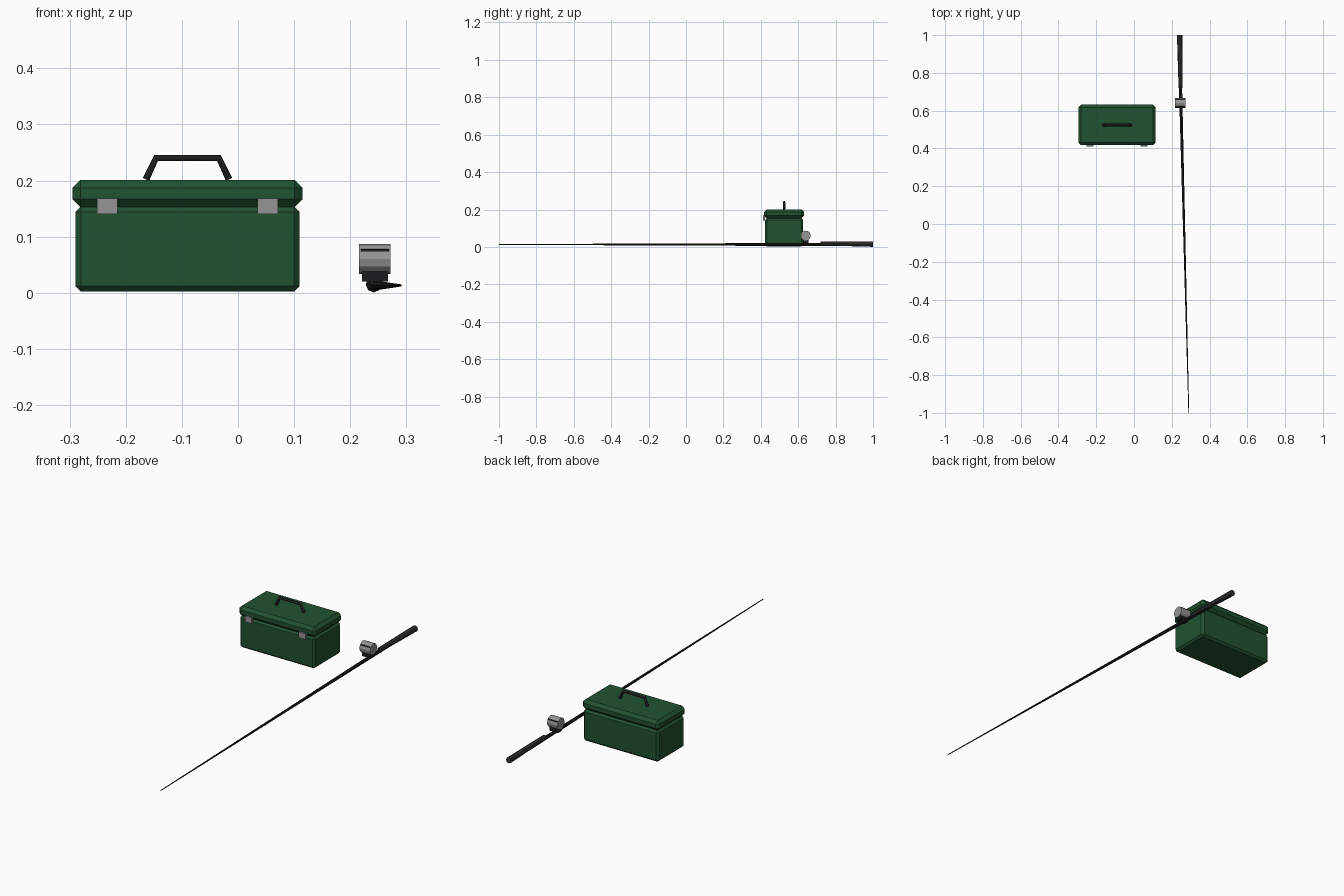
import bpy
from mathutils import Vector

if "Cube" in bpy.data.objects:
    bpy.data.objects.remove(bpy.data.objects["Cube"])


def material(name, rgb):
    m = bpy.data.materials.new(name)
    m.diffuse_color = (*rgb, 1)
    m.use_nodes = True
    m.node_tree.nodes["Principled BSDF"].inputs["Base Color"].default_value = m.diffuse_color
    return m


GREEN = material("green_paint", (0.015, 0.085, 0.03))
BLACK = material("black", (0.012, 0.012, 0.013))
GRIP = material("dark_grip", (0.035, 0.035, 0.037))
STEEL = material("steel", (0.3, 0.3, 0.3))


def box(name, lo, hi, mat, bevel=0):
    lo, hi = Vector(lo), Vector(hi)
    bpy.ops.mesh.primitive_cube_add(size=1, location=(lo + hi) / 2)
    o = bpy.context.object
    o.name = name
    o.scale = hi - lo
    bpy.ops.object.transform_apply(location=False, rotation=False, scale=True)
    o.data.materials.append(mat)
    if bevel:
        b = o.modifiers.new("chamfer", 'BEVEL')
        b.width, b.segments = bevel, 1
    return o


def taper(name, p, q, r1, r2, sides, mat):
    p, q = Vector(p), Vector(q)
    d = q - p
    bpy.ops.mesh.primitive_cone_add(vertices=sides, radius1=r1, radius2=r2,
                                    depth=d.length, location=(p + q) / 2)
    o = bpy.context.object
    o.name = name
    o.rotation_euler = d.to_track_quat('Z', 'Y').to_euler()
    o.data.materials.append(mat)
    return o


# Tackle box body and overhanging lid, both chamfered
CX, CY = -0.09, 0.5245
box("box_body", (CX - 0.2, CY - 0.102, 0.002), (CX + 0.2, CY + 0.102, 0.154), GREEN, 0.01)
box("box_lid", (CX - 0.205, CY - 0.107, 0.153), (CX + 0.205, CY + 0.107, 0.201), GREEN, 0.014)

# Latches across the lid seam
for side, label in ((-1, "left"), (1, "right")):
    x = CX + side * 0.143
    box(f"latch_{label}", (x - 0.018, CY - 0.114, 0.14), (x + 0.018, CY - 0.102, 0.168), STEEL)

# Carry handle bent from round bar
curve = bpy.data.curves.new("carry_handle", 'CURVE')
curve.dimensions = '3D'
curve.bevel_depth, curve.bevel_resolution = 0.007, 1
curve.use_fill_caps = True
path = [(-0.074, 0.202), (-0.056, 0.240), (0.056, 0.240), (0.074, 0.202)]
spline = curve.splines.new('POLY')
spline.points.add(len(path) - 1)
for pt, (x, z) in zip(spline.points, path):
    pt.co = (CX + x, CY, z, 1)
curve.materials.append(BLACK)
handle = bpy.data.objects.new("carry_handle", curve)
bpy.context.collection.objects.link(handle)

# Fishing rod: grip and long tapering blank
taper("rod_grip", (0.242, 1.0, 0.015), (0.247, 0.72, 0.019), 0.0145, 0.011, 8, GRIP)
taper("rod_blank", (0.243, 0.85, 0.013), (0.29, -1.0, 0.013), 0.009, 0.002, 8, BLACK)

# Reel: foot, drum and dark slot strip
RX, RY, RZ = 0.244, 0.64, 0.06
box("reel_foot", (RX - 0.023, RY - 0.015, 0.02), (RX + 0.023, RY + 0.015, 0.045), BLACK)
taper("reel_drum", (RX - 0.028, RY, RZ), (RX + 0.028, RY, RZ), 0.027, 0.027, 12, STEEL)
box("reel_strip", (RX - 0.025, RY - 0.023, 0.0735), (RX + 0.025, RY + 0.023, 0.078), BLACK)
